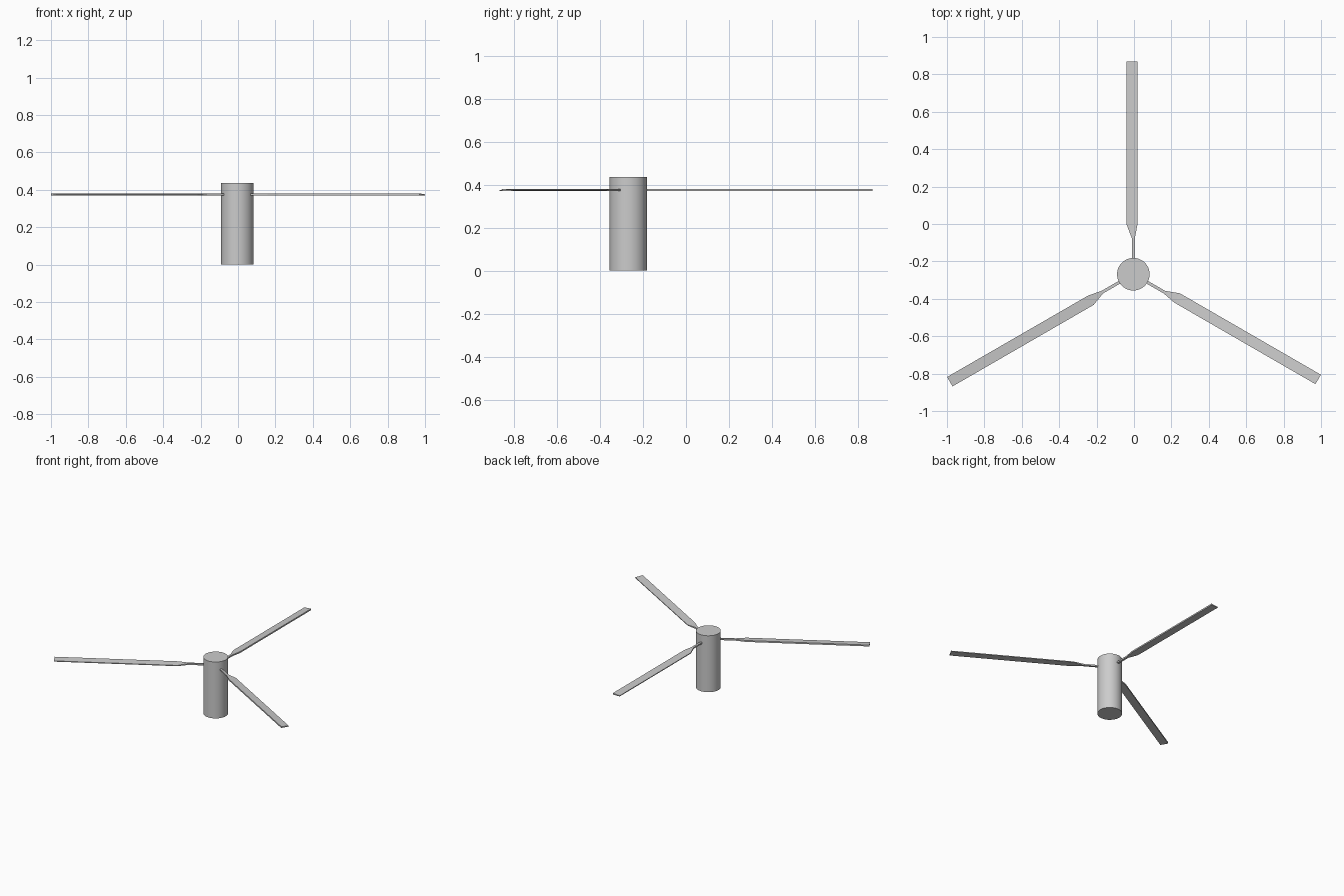
import bpy, bmesh, math
from mathutils import Matrix

if "Cube" in bpy.data.objects:
    bpy.data.objects.remove(bpy.data.objects["Cube"])

CX, CY = -0.0035, -0.2685   # rotor axis
R, H = 0.087, 0.437         # hub size
Z0 = 0.370                  # underside of the blades


def blade(name, angle):
    """Thin blade lofted along +X: slim stem, short flare, long flat paddle."""
    # radius, trailing edge, leading edge, trailing thickness, leading thickness
    stations = [
        (0.050, -0.008, 0.008, 0.011, 0.011),
        (0.192, -0.008, 0.008, 0.011, 0.011),
        (0.266, -0.022, 0.036, 0.011, 0.006),
        (1.137, -0.022, 0.036, 0.011, 0.006),
    ]
    bm = bmesh.new()
    rings = []
    for r, a, b, ta, tb in stations:
        section = [(a, 0), (b, 0), (b, tb), (a, ta)]
        rings.append([bm.verts.new((r, y, z)) for y, z in section])
    for p, q in zip(rings, rings[1:]):
        for i in range(4):
            j = (i + 1) % 4
            bm.faces.new((p[i], p[j], q[j], q[i]))
    bm.faces.new(rings[0])
    bm.faces.new(rings[-1])
    bmesh.ops.recalc_face_normals(bm, faces=bm.faces)
    bm.transform(Matrix.Translation((CX, CY, Z0)) @ Matrix.Rotation(angle, 4, 'Z'))
    mesh = bpy.data.meshes.new(name)
    bm.to_mesh(mesh)
    bm.free()
    obj = bpy.data.objects.new(name, mesh)
    bpy.context.collection.objects.link(obj)


# Hub
bpy.ops.mesh.primitive_cylinder_add(vertices=48, radius=R, depth=H,
                                    location=(CX, CY, H / 2))
bpy.context.object.name = "hub"
bpy.ops.object.shade_smooth_by_angle(angle=math.radians(30))

# Three blades, 120 degrees apart
for k in range(3):
    blade(f"blade_{k + 1}", math.radians(90 + 120 * k))
